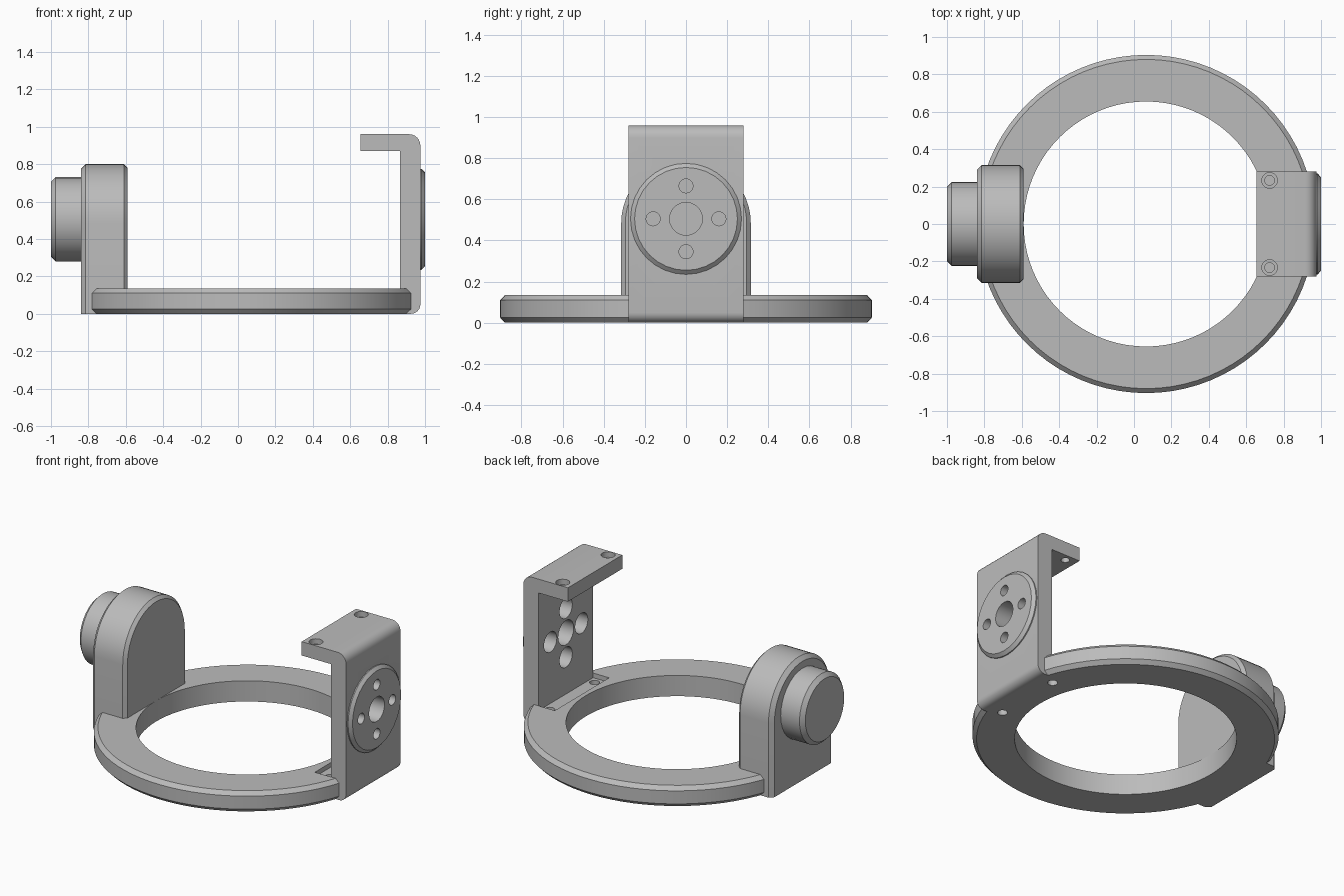
import bpy, bmesh
from math import sin, cos, pi, radians
from mathutils import Vector

if "Cube" in bpy.data.objects:
    bpy.data.objects.remove(bpy.data.objects["Cube"])

GREY = (0.5, 0.5, 0.5, 1)
mat = bpy.data.materials.new("plain_grey")
mat.use_nodes = True
mat.diffuse_color = GREY
mat.node_tree.nodes["Principled BSDF"].inputs["Base Color"].default_value = GREY

AXLE_Z = 0.505
RING_X = 0.065
HALF_W = 0.28


def loft(name, loops, closed=False):
    """Skin a series of equal loops; cap the ends unless closed on itself."""
    bm = bmesh.new()
    rows = [[bm.verts.new(p) for p in loop] for loop in loops]
    n = len(rows[0])
    pairs = list(zip(rows, rows[1:])) + ([(rows[-1], rows[0])] if closed else [])
    for a, b in pairs:
        for i in range(n):
            j = (i + 1) % n
            bm.faces.new((a[i], a[j], b[j], b[i]))
    if not closed:
        bm.faces.new(rows[0])
        bm.faces.new(rows[-1])
    bmesh.ops.recalc_face_normals(bm, faces=bm.faces)
    mesh = bpy.data.meshes.new(name)
    bm.to_mesh(mesh)
    bm.free()
    obj = bpy.data.objects.new(name, mesh)
    mesh.materials.append(mat)
    bpy.context.collection.objects.link(obj)
    return obj


def turned(name, profile, axis, centre, sides=32, closed=False):
    """Revolve (distance along axis, radius) pairs about x or z."""
    loops = []
    for h, r in profile:
        loop = []
        for i in range(sides):
            u, v = r * cos(2 * pi * i / sides), r * sin(2 * pi * i / sides)
            loop.append(Vector(centre) + Vector((h, u, v) if axis == "x" else (u, v, h)))
        loops.append(loop)
    return loft(name, loops, closed)


def box(name, x0, x1, y0, y1, z0, z1):
    return loft(name, [[(x0, y0, z), (x1, y0, z), (x1, y1, z), (x0, y1, z)] for z in (z0, z1)])


def cut(target, cutters):
    """Subtract cutters from the target, then remove them."""
    bpy.context.view_layer.objects.active = target
    for c in cutters:
        c.hide_render = True
        mod = target.modifiers.new("cut", "BOOLEAN")
        mod.operation, mod.solver, mod.object = "DIFFERENCE", "EXACT", c
        bpy.ops.object.modifier_apply(modifier=mod.name)
        bpy.data.objects.remove(c)


def hole(axis, centre, start, end, radius):
    return turned("hole_cutter", [(start, radius), (end, radius)], axis, centre, 20)


# Base ring with chamfered outer rims and a recessed pad under the bracket
ring = turned("base_ring", [(0, 0.655), (0, 0.88), (0.025, 0.904), (0.11, 0.904),
                            (0.135, 0.88), (0.135, 0.655)], "z", (RING_X, 0, 0), 80, True)
cut(ring, [box("pad_cutter", 0.75, 1.1, -HALF_W, HALF_W, 0.105, 0.3),
           box("plate_cutter", 0.9, 1.1, -HALF_W, HALF_W, -0.1, 0.3)]
    + [hole("z", (0.82, s * 0.23, 0), -0.1, 0.3, 0.03) for s in (-1, 1)])


# Pivot housing: arch-topped block with chamfered faces
def arch(x, r):
    top = [(x, r * cos(pi * i / 24), 0.485 + r * sin(pi * i / 24)) for i in range(25)]
    return [(x, -r, 0), (x, r, 0)] + top


loft_rows = [(-0.84, 0.29), (-0.815, 0.315), (-0.61, 0.315), (-0.59, 0.295)]
housing = loft("pivot_housing", [arch(x, r) for x, r in loft_rows])

# Knob on the outside of the housing
knob = turned("pivot_knob", [(-1, 0.2), (-0.975, 0.225), (-0.83, 0.225)], "x", (0, 0, AXLE_Z))


# Bracket: upright plate with a top flange and rounded outer corners
def corner(z, r, start):
    return [(0.975 - r + r * cos(start + pi / 2 * i / 6), z + r * sin(start + pi / 2 * i / 6))
            for i in range(7)]


outline = ([(0.865, 0)] + corner(0.05, 0.05, -pi / 2) + corner(0.9, 0.06, 0)
           + [(0.655, 0.96), (0.655, 0.87), (0.865, 0.87)])
bracket = loft("side_bracket", [[(x, y, z) for x, z in outline] for y in (-HALF_W, HALF_W)])

# Round boss on the outside of the bracket
boss = turned("bracket_boss", [(0.95, 0.27), (0.982, 0.27), (1, 0.25)], "x", (0, 0, AXLE_Z))

# Bolt pattern: centre bore and four bolt holes, wider on the inner face
bolts = [(0, 0.16 * cos(k * pi / 2), AXLE_Z + 0.16 * sin(k * pi / 2)) for k in range(4)]
for part in (bracket, boss):
    cut(part, [hole("x", (0, 0, AXLE_Z), 0.8, 1.1, 0.08)]
        + [hole("x", c, 0.8, 1.1, 0.034) for c in bolts])
cut(bracket, [hole("x", c, 0.8, 0.95, 0.066) for c in bolts])

# Countersunk screw holes in the flange
for s in (-1, 1):
    spot = (0.725, s * 0.233, 0)
    cut(bracket, [hole("z", spot, 0.8, 1.1, 0.026), hole("z", spot, 0.925, 1.1, 0.042)])

# Smooth the round surfaces, keep the edges crisp
for obj in (ring, housing, knob, bracket, boss):
    bpy.ops.object.select_all(action="DESELECT")
    obj.select_set(True)
    bpy.context.view_layer.objects.active = obj
    bpy.ops.object.shade_smooth_by_angle(angle=radians(30))
